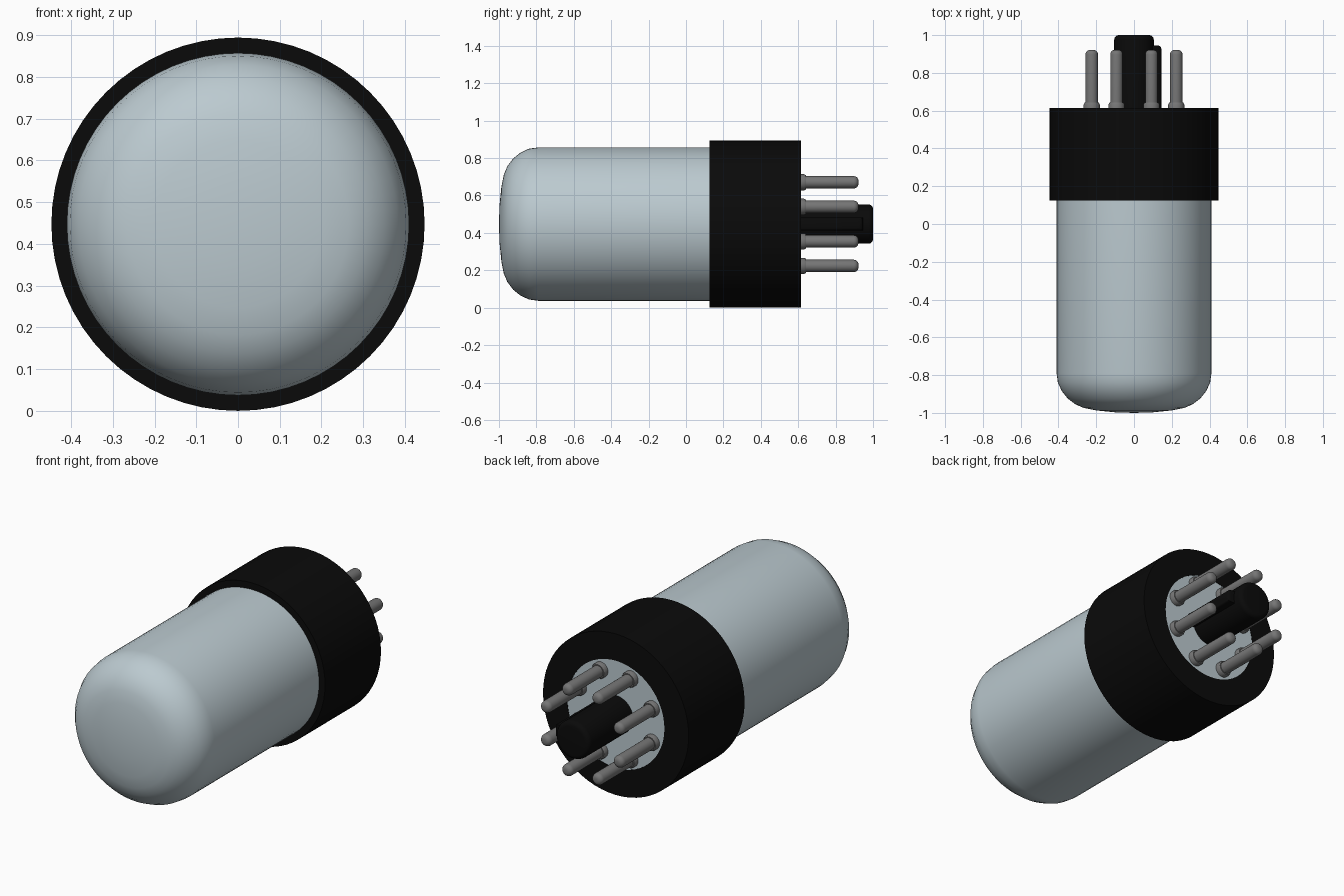
import bpy, bmesh, math

if "Cube" in bpy.data.objects:
    bpy.data.objects.remove(bpy.data.objects["Cube"], do_unlink=True)

AXIS_Z = 0.447  # height of the tube's centre line, which runs along y


def material(name, rgb):
    m = bpy.data.materials.new(name)
    m.use_nodes = True
    m.diffuse_color = (*rgb, 1)
    m.node_tree.nodes["Principled BSDF"].inputs["Base Color"].default_value = (*rgb, 1)
    return m


GLASS = material("pale_blue_grey", (0.50, 0.59, 0.63))
BLACK = material("black", (0.003, 0.003, 0.003))
METAL = material("pin_grey", (0.18, 0.18, 0.18))


def finish(bm, name, mat):
    bmesh.ops.recalc_face_normals(bm, faces=bm.faces)
    me = bpy.data.meshes.new(name)
    bm.to_mesh(me)
    bm.free()
    ob = bpy.data.objects.new(name, me)
    bpy.context.collection.objects.link(ob)
    me.materials.append(mat)
    bpy.ops.object.select_all(action='DESELECT')
    ob.select_set(True)
    bpy.context.view_layer.objects.active = ob
    bpy.ops.object.shade_smooth_by_angle(angle=math.radians(35))
    return ob


def lathe(name, profile, mat, x=0.0, z=0.0, segs=64, closed=False):
    """Turn (radius, y) points about an axis parallel to y."""
    bm = bmesh.new()
    vs = [bm.verts.new((x, y, AXIS_Z + z + r)) for r, y in profile]
    edges = [bm.edges.new(p) for p in zip(vs, vs[1:])]
    if closed:
        edges.append(bm.edges.new((vs[-1], vs[0])))
    bmesh.ops.spin(bm, geom=vs + edges, cent=(x, 0, AXIS_Z + z), axis=(0, 1, 0),
                   angle=math.tau, steps=segs, use_duplicate=False)
    bmesh.ops.remove_doubles(bm, verts=bm.verts, dist=1e-5)
    return finish(bm, name, mat)


def corner(r, y, rad, n=5):
    """Rounded outer corner ending at radius r and end plane y."""
    return [(r - rad + rad * math.cos(a), y - rad + rad * math.sin(a))
            for a in (i * math.pi / 2 / n for i in range(n + 1))]


# Envelope with a shallow domed end; its far end shows inside the collar
lathe("envelope", [(0, -1), (0.10, -0.997), (0.20, -0.987), (0.265, -0.974),
                   (0.31, -0.955), (0.35, -0.925), (0.382, -0.885),
                   (0.403, -0.84), (0.41, -0.79), (0.41, 0.14)], GLASS)
lathe("base_disc", [(0, 0.613), (0.30, 0.613), (0.30, 0.56), (0, 0.56)], GLASS)

# Black collar
lathe("base_collar", [(0.405, 0.125), (0.447, 0.125), (0.447, 0.615),
                      (0.298, 0.615), (0.298, 0.55), (0.405, 0.55)], BLACK, closed=True)

# Central locating post
lathe("locating_post", [(0, 0.60), (0.105, 0.60)] + corner(0.105, 1.0, 0.025) + [(0, 1.0)],
      BLACK, segs=40)

# Key ridge on the side of the post
bm = bmesh.new()
bmesh.ops.create_cube(bm, size=1)
for v in bm.verts:
    v.co = (0.105 + v.co.x * 0.08, 0.7725 + v.co.y * 0.345, AXIS_Z + v.co.z * 0.07)
outer = [e for e in bm.edges if all(v.co.x > 0.12 for v in e.verts)]
bmesh.ops.bevel(bm, geom=outer, offset=0.018, segments=3, profile=0.5, affect='EDGES')
finish(bm, "key_ridge", BLACK)

# Eight contact pins, each with a small flange at its foot
pin = ([(0, 0.60), (0.043, 0.60), (0.043, 0.632), (0.038, 0.642), (0.033, 0.642)]
       + corner(0.033, 0.922, 0.025) + [(0, 0.922)])
for i in range(8):
    a = math.radians(22.5 + 45 * i)
    lathe(f"pin_{i + 1}", pin, METAL, x=0.242 * math.cos(a), z=0.242 * math.sin(a), segs=24)
